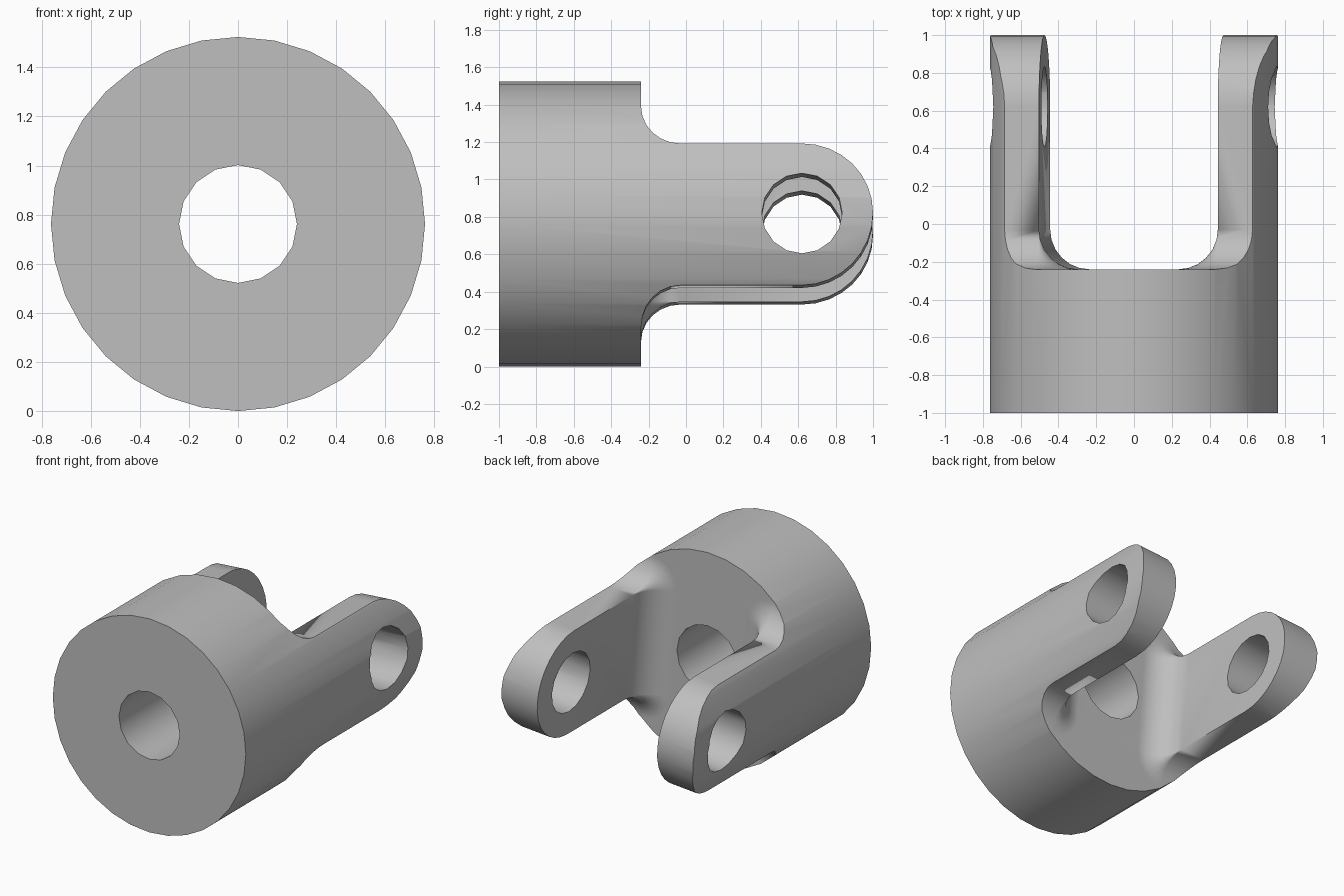
import bpy, bmesh
from math import sin, cos, pi, radians, sqrt

if "Cube" in bpy.data.objects:
    bpy.data.objects.remove(bpy.data.objects["Cube"])

RADIUS = 0.762      # outer barrel
INNER = 0.475       # inner face of each arm
HALF = 0.38         # half height of each arm
FILLET = 0.21
FLOOR = -0.24       # floor of the fork slot
PIN_Y = 0.62
TILT = radians(-4.5)


def activate(obj):
    bpy.ops.object.select_all(action='DESELECT')
    obj.select_set(True)
    bpy.context.view_layer.objects.active = obj


def cylinder(name, radius, depth, y, rotation, sides):
    bpy.ops.mesh.primitive_cylinder_add(vertices=sides, radius=radius, depth=depth,
                                        location=(0, y, RADIUS), rotation=rotation)
    obj = bpy.context.object
    obj.name = name
    return obj


def subtract(target, cutter):
    cutter.hide_render = True
    mod = target.modifiers.new("cut", 'BOOLEAN')
    mod.operation, mod.solver, mod.object = 'DIFFERENCE', 'EXACT', cutter
    activate(target)
    bpy.ops.object.modifier_apply(modifier=mod.name)
    bpy.data.objects.remove(cutter)


def arm_section(side, y, half, flare):
    """Arm cross-section, grown by the fillet flare with rounded inner corners."""
    arc = [(INNER - flare * sin(t), half + flare * cos(t))
           for t in (pi / 2 * i / 6 for i in range(7))]
    points = [(1, half + flare)] + arc
    points += [(x, -z) for x, z in reversed(points)]
    return [(side * x, y, z) for x, z in points]


def fork_arms():
    """Both arms, lofted from flared root to rounded tip."""
    levels = [(-0.5, HALF, FILLET)]
    for i in range(7):
        t = pi / 2 * i / 6
        levels.append((FLOOR + FILLET * (1 - cos(t)), HALF, FILLET * (1 - sin(t))))
    for i in range(9):
        t = pi / 2 * i / 8
        levels.append((PIN_Y + HALF * sin(t), HALF * cos(t), 0))
    bm = bmesh.new()
    for side in (1, -1):
        rings = [[bm.verts.new(p) for p in arm_section(side, *lv)] for lv in levels]
        for low, high in zip(rings, rings[1:]):
            for j in range(len(low)):
                k = (j + 1) % len(low)
                bm.faces.new((low[j], low[k], high[k], high[j]))
        bm.faces.new(rings[0])
    bmesh.ops.remove_doubles(bm, verts=bm.verts, dist=1e-5)
    bmesh.ops.recalc_face_normals(bm, faces=bm.faces)
    mesh = bpy.data.meshes.new("fork_arms")
    bm.to_mesh(mesh)
    bm.free()
    obj = bpy.data.objects.new("fork_arms", mesh)
    bpy.context.collection.objects.link(obj)
    obj.location.z = RADIUS
    obj.rotation_euler.y = TILT
    return obj


# Barrel, slightly overlong so that the arm tips are shaped by the cutter
clevis = cylinder("clevis_body", RADIUS, 2.1, 0.05, (pi / 2, 0, 0), 32)

# Waste material around the arms
bpy.ops.mesh.primitive_cube_add(size=1, location=(0, FLOOR + 0.75, RADIUS),
                                rotation=(0, TILT, 0))
waste = bpy.context.object
waste.name = "waste_block"
waste.scale = (1.8, 1.5, 1.8)
bpy.context.view_layer.update()
subtract(waste, fork_arms())
subtract(clevis, waste)

# Axial bore and cross pin holes
subtract(clevis, cylinder("bore_cutter", 0.24, 3, 0, (pi / 2, 0, 0), 16))
subtract(clevis, cylinder("pin_cutter", 0.215, 3, PIN_Y, (0, pi / 2 + TILT, 0), 16))

# Plain grey metal
grey = bpy.data.materials.new("grey_metal")
grey.use_nodes = True
colour = (0.52, 0.52, 0.52, 1)
grey.diffuse_color = colour
grey.node_tree.nodes["Principled BSDF"].inputs["Base Color"].default_value = colour
clevis.data.materials.clear()
clevis.data.materials.append(grey)
for poly in clevis.data.polygons:
    poly.material_index = 0

activate(clevis)
bpy.ops.object.shade_smooth_by_angle(angle=radians(30))
weighted = clevis.modifiers.new("weighted_normals", 'WEIGHTED_NORMAL')
weighted.keep_sharp = True
